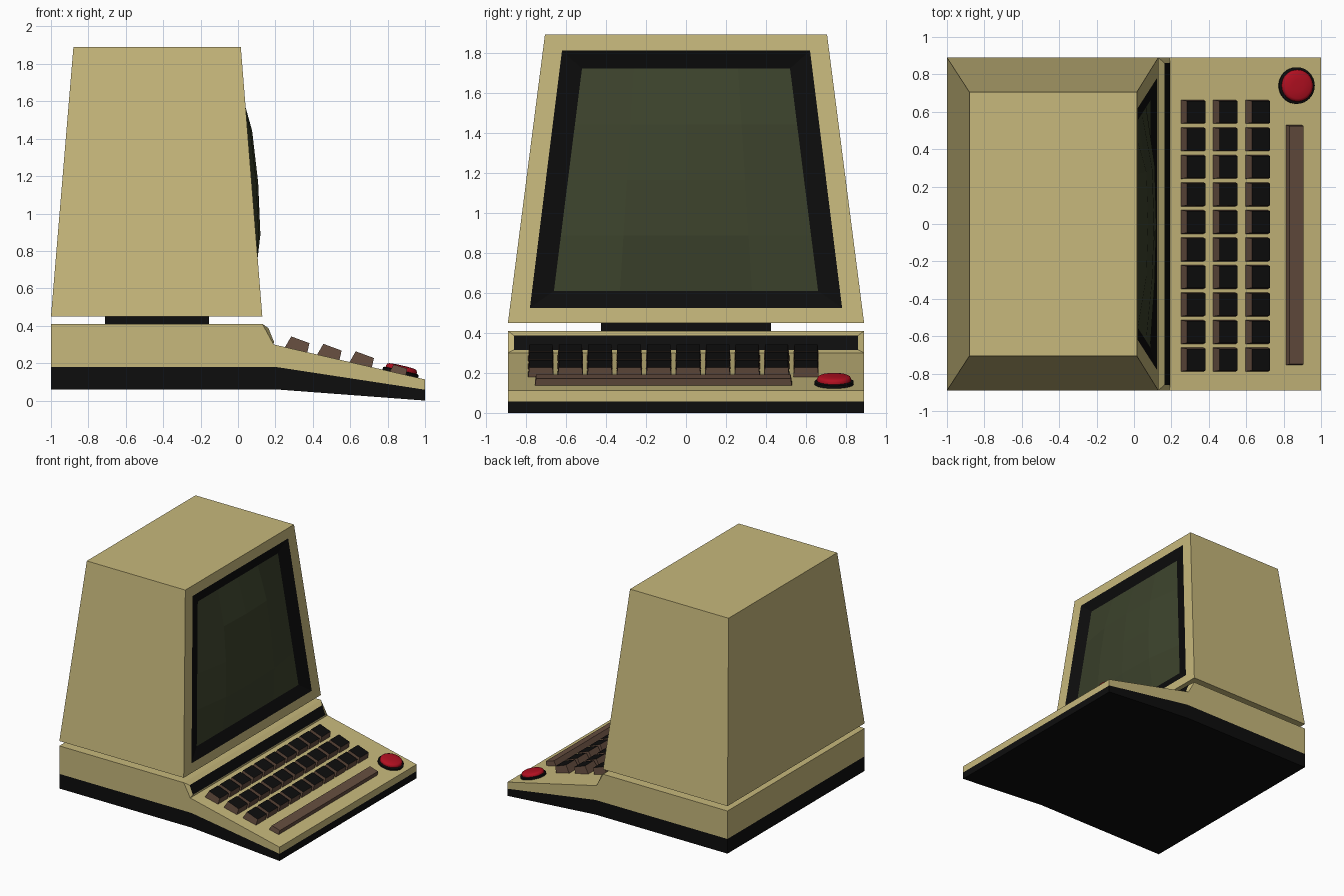
import bpy, bmesh, math
from mathutils import Matrix, Vector

if "Cube" in bpy.data.objects:
    bpy.data.objects.remove(bpy.data.objects["Cube"])


def mat(name, rgb):
    m = bpy.data.materials.new(name)
    m.diffuse_color = (*rgb, 1)
    m.use_nodes = True
    m.node_tree.nodes["Principled BSDF"].inputs["Base Color"].default_value = m.diffuse_color
    return m


BEIGE = mat("beige", (0.57, 0.48, 0.20))
BLACK = mat("black", (0.004, 0.004, 0.004))
GREEN = mat("screen_green", (0.045, 0.055, 0.025))
BROWN = mat("brown", (0.13, 0.075, 0.05))
RED = mat("red", (0.45, 0.005, 0.015))


def make(name, verts, faces, mats, cap_faces=(), recalc=True):
    me = bpy.data.meshes.new(name)
    me.from_pydata([tuple(v) for v in verts], [], faces)
    for m in mats:
        me.materials.append(m)
    for i in cap_faces:
        me.polygons[i].material_index = 1
    if recalc:
        bm = bmesh.new()
        bm.from_mesh(me)
        bmesh.ops.recalc_face_normals(bm, faces=bm.faces)
        bm.to_mesh(me)
        bm.free()
    ob = bpy.data.objects.new(name, me)
    bpy.context.collection.objects.link(ob)
    return ob


def loft(name, a, b, *mats):
    """Closed solid between two loops; a second material colours the b cap."""
    n = len(a)
    faces = [(i, (i + 1) % n, n + (i + 1) % n, n + i) for i in range(n)]
    faces += [tuple(range(n))[::-1], tuple(range(n, 2 * n))]
    return make(name, list(a) + list(b), faces, mats, [n + 1] if len(mats) > 1 else [])


def rect(x0, x1, y0, y1, z):
    return [(x0, y0, z), (x1, y0, z), (x1, y1, z), (x0, y1, z)]


def prism(name, profile, half, m):
    return loft(name, [(x, -half, z) for x, z in profile],
                [(x, half, z) for x, z in profile], m)


# Base: black underside and beige body with sloping keyboard deck
prism("base_bottom", [(-1, 0.06), (0.2, 0.06), (1, 0), (1, 0.058), (0.2, 0.18), (-1, 0.18)], 0.89, BLACK)
prism("base_body", [(-1, 0.18), (0.2, 0.18), (1, 0.058), (1, 0.113), (0.19, 0.30),
                    (0.13, 0.41), (-1, 0.41)], 0.89, BEIGE)


# Raised strip between deck and monitor
def strip(h, x0, z0, x1, z1):
    return [(x0, -h, z0), (x1, -h, z1), (x1, h, z1), (x0, h, z0)]


loft("front_strip", strip(0.89, 0.13, 0.41, 0.19, 0.30),
     strip(0.86, 0.163, 0.387, 0.192, 0.315), BEIGE, BLACK)

# Neck under the monitor
loft("monitor_neck", rect(-0.71, -0.155, -0.425, 0.425, 0.405),
     rect(-0.71, -0.155, -0.425, 0.425, 0.455), BLACK)


# Monitor case, open at the screen
def front(y, z, off=0.0):
    return (0.13 - 0.115 * (z - 0.45) / 1.44 + off, y, z)


def frame(yb, zb, yt, zt, off=0.0):
    return [front(-yb, zb, off), front(yb, zb, off), front(yt, zt, off), front(-yt, zt, off)]


outer = frame(0.89, 0.45, 0.705, 1.89)
rim = frame(0.78, 0.525, 0.62, 1.81)
inner = frame(0.66, 0.61, 0.52, 1.72, -0.03)
back = [(-1, -0.89, 0.45), (-1, 0.89, 0.45), (-0.88, 0.705, 1.89), (-0.88, -0.705, 1.89)]
ring = [(i, (i + 1) % 4, 4 + (i + 1) % 4, 4 + i) for i in range(4)]
case_faces = [(3, 2, 1, 0)] + ring + [tuple(k + 4 for k in f) for f in ring]
make("monitor_case", back + outer + rim, case_faces, [BEIGE])
make("screen_bezel", rim + inner, ring, [BLACK], recalc=False)

# Bulging screen glass
N = 4
glass = []
for j in range(N + 1):
    v = 2 * j / N - 1
    z = 0.61 + 1.11 * j / N
    for i in range(N + 1):
        u = 2 * i / N - 1
        bulge = 0.065 * ((1 - u * u) * (1 - v * v)) ** 0.6
        glass.append(front(u * (0.66 - 0.14 * j / N), z, bulge - 0.03))
W = N + 1
make("screen_glass", glass, [(j * W + i, j * W + i + 1, (j + 1) * W + i + 1, (j + 1) * W + i)
                             for j in range(N) for i in range(N)], [GREEN], recalc=False)

# Local frame of the deck: x runs down the slope, z is its normal
ANGLE = math.atan2(0.187, 0.81)


def deck(x, y):
    z = 0.30 - (x - 0.19) * 0.187 / 0.81
    return Matrix.Translation((x, y, z)) @ Matrix.Rotation(ANGLE, 4, 'Y')


def key(name, x, y, length, width, hb, hf, lean, *mats):
    h, t = width / 2, width / 2 - 0.006
    M = deck(x, y)
    low = rect(0, length, -h, h, -0.005)
    top = [(lean, -t, hb), (length, -t, hf), (length, t, hf), (lean, t, hb)]
    loft(name, [M @ Vector(p) for p in low], [M @ Vector(p) for p in top], *mats)


# Keys and space bar
for r, x in enumerate((0.25, 0.422, 0.595)):
    for c in range(10):
        key(f"key_{r}_{c}", x, -0.725 + 0.1472 * c, 0.124, 0.128, 0.063, 0.05, 0.021, BROWN, BLACK)
key("space_bar", 0.81, -0.113, 0.09, 1.285, 0.04, 0.035, 0.014, BROWN)


# Red push button on a black collar
def turned(name, profile, m, segs=32):
    M = deck(0.868, 0.74)
    verts = [M @ Vector((r * math.cos(2 * math.pi * k / segs), r * math.sin(2 * math.pi * k / segs), z))
             for r, z in profile for k in range(segs)]
    faces = [(a * segs + k, a * segs + (k + 1) % segs, (a + 1) * segs + (k + 1) % segs, (a + 1) * segs + k)
             for a in range(len(profile) - 1) for k in range(segs)]
    faces += [tuple(range(segs))[::-1], tuple(range(len(verts) - segs, len(verts)))]
    ob = make(name, verts, faces, [m])
    bpy.ops.object.select_all(action='DESELECT')
    ob.select_set(True)
    bpy.context.view_layer.objects.active = ob
    bpy.ops.object.shade_smooth_by_angle(angle=math.radians(40))


turned("button_collar", [(0.098, -0.005), (0.098, 0.014), (0.09, 0.018)], BLACK)
turned("button_cap", [(0.085, 0.01), (0.085, 0.028), (0.08, 0.037), (0.07, 0.042), (0.03, 0.045)], RED)
